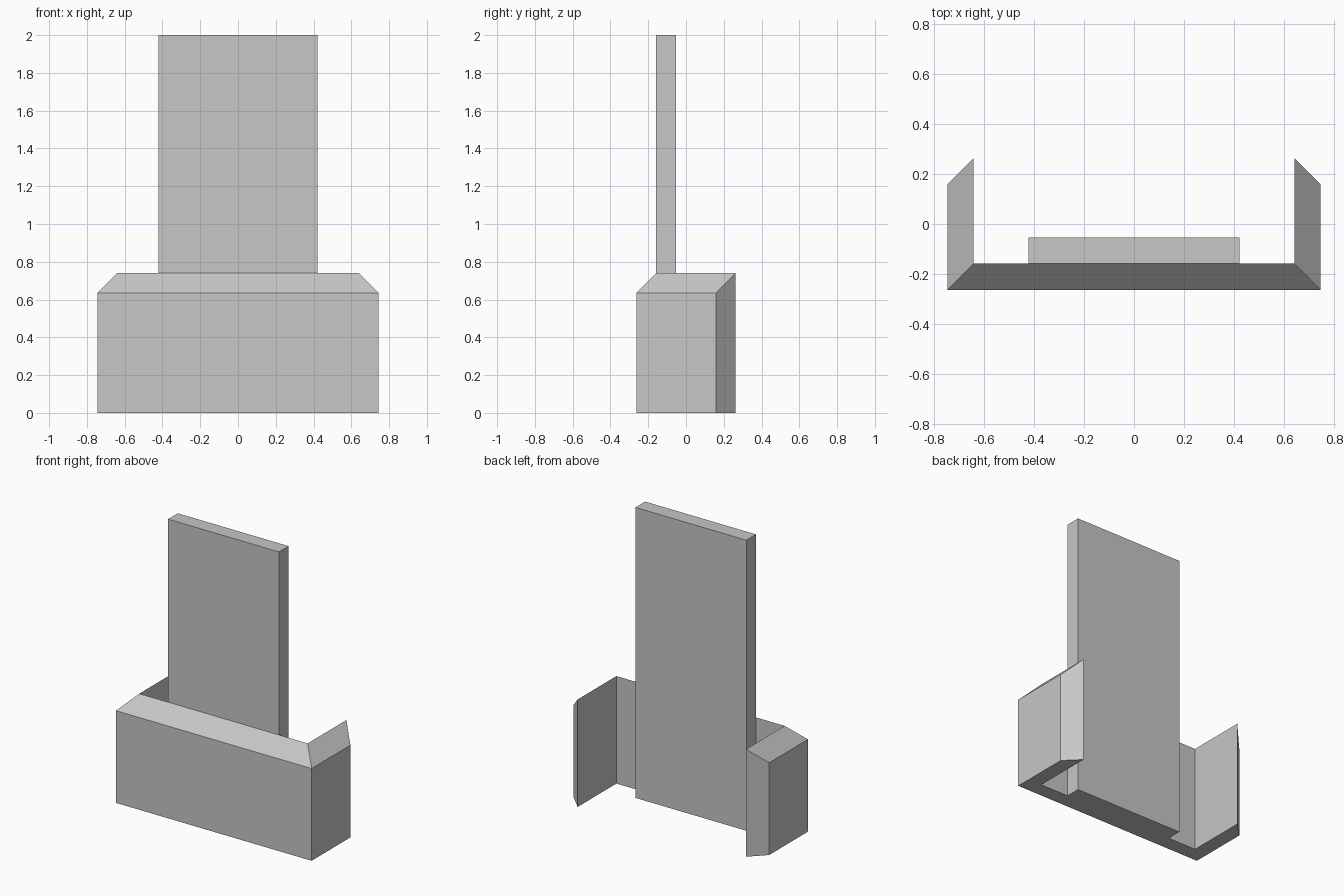
import bpy
import bmesh

cube = bpy.data.objects.get("Cube")
if cube:
    bpy.data.objects.remove(cube, do_unlink=True)

grey = bpy.data.materials.new("light grey")
grey.use_nodes = True
colour = (0.57, 0.57, 0.57, 1)
grey.diffuse_color = colour
grey.node_tree.nodes["Principled BSDF"].inputs["Base Color"].default_value = colour


def add_object(name, bm):
    bmesh.ops.recalc_face_normals(bm, faces=bm.faces)
    mesh = bpy.data.meshes.new(name)
    bm.to_mesh(mesh)
    bm.free()
    mesh.materials.append(grey)
    obj = bpy.data.objects.new(name, mesh)
    bpy.context.collection.objects.link(obj)
    return obj


# Wrap-around surround: a sloped-top profile swept along a mitred U
outer_x, inner_x = 0.745, 0.641
front_y, inner_y = -0.263, -0.158
outer_end, inner_end = 0.159, 0.263
outer_top, inner_top = 0.635, 0.74

outer = [(-outer_x, outer_end), (-outer_x, front_y), (outer_x, front_y), (outer_x, outer_end)]
inner = [(-inner_x, inner_end), (-inner_x, inner_y), (inner_x, inner_y), (inner_x, inner_end)]

bm = bmesh.new()
rings = []
for o, i in zip(outer, inner):
    rings.append([bm.verts.new(co) for co in (
        (*o, 0), (*o, outer_top), (*i, inner_top), (*i, 0))])
for a, b in zip(rings, rings[1:]):
    for k in range(4):
        n = (k + 1) % 4
        bm.faces.new((a[k], a[n], b[n], b[k]))
bm.faces.new(rings[0])
bm.faces.new(rings[-1])
add_object("surround", bm)

# Tall upright panel standing against the inside of the surround
bm = bmesh.new()
bmesh.ops.create_cube(bm, size=1)
bmesh.ops.scale(bm, vec=(0.844, 0.105, 2), verts=bm.verts)
bmesh.ops.translate(bm, vec=(0, inner_y + 0.0525, 1), verts=bm.verts)
add_object("upright_panel", bm)
